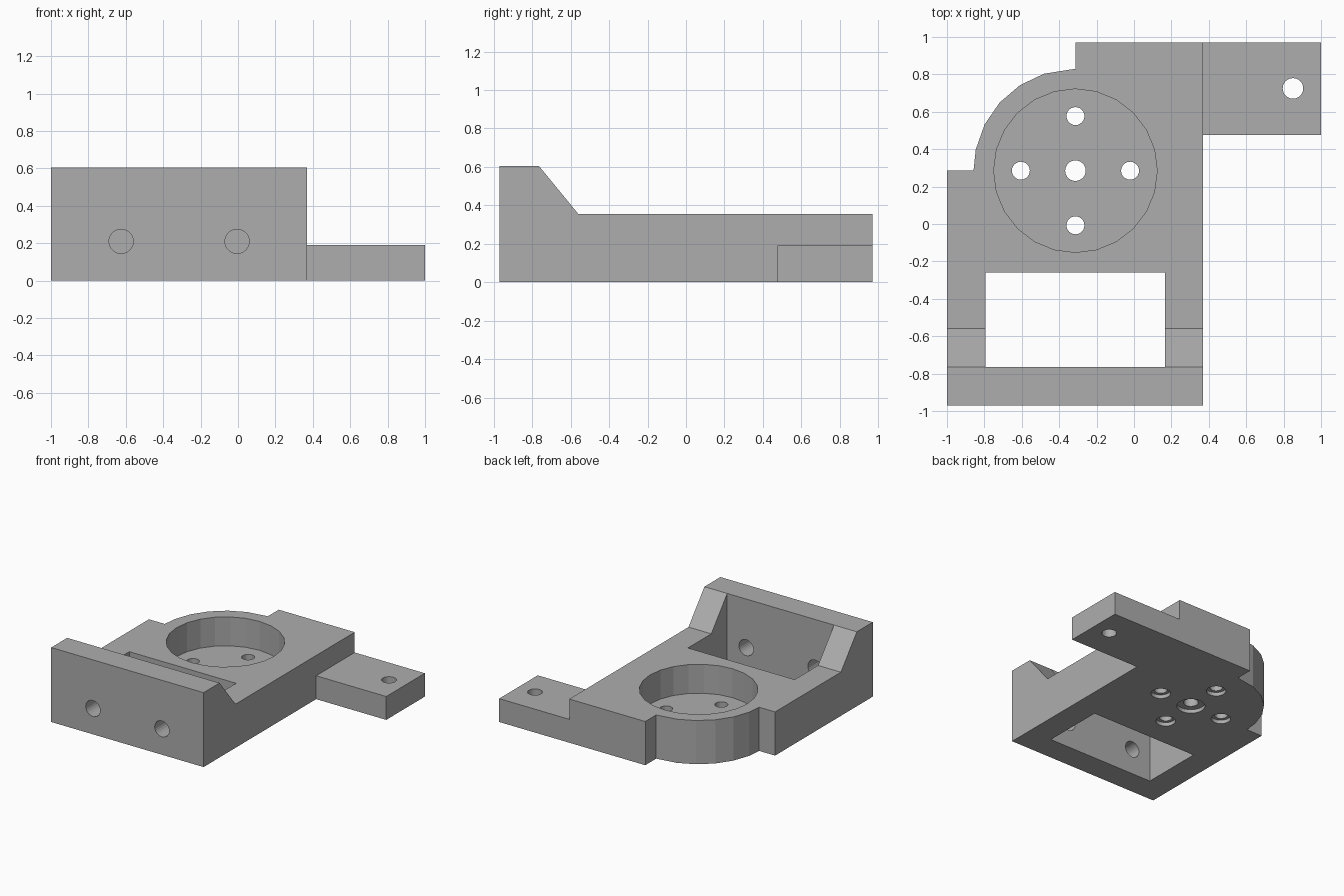
import bpy
import bmesh
from math import sin, cos, pi, radians
from mathutils import Vector, Matrix

if "Cube" in bpy.data.objects:
    bpy.data.objects.remove(bpy.data.objects["Cube"], do_unlink=True)

GREY = (0.42, 0.42, 0.42, 1)
grey = bpy.data.materials.new("machined grey")
grey.use_nodes = True
grey.diffuse_color = GREY
grey.node_tree.nodes["Principled BSDF"].inputs["Base Color"].default_value = GREY


def prism(name, points, offset):
    """Extrude a closed polygon along an offset vector."""
    bm = bmesh.new()
    face = bm.faces.new([bm.verts.new(p) for p in points])
    ext = bmesh.ops.extrude_face_region(bm, geom=[face])
    moved = [v for v in ext["geom"] if isinstance(v, bmesh.types.BMVert)]
    bmesh.ops.translate(bm, verts=moved, vec=Vector(offset))
    bmesh.ops.recalc_face_normals(bm, faces=bm.faces)
    mesh = bpy.data.meshes.new(name)
    bm.to_mesh(mesh)
    bm.free()
    mesh.materials.append(grey)
    obj = bpy.data.objects.new(name, mesh)
    bpy.context.collection.objects.link(obj)
    return obj


def box(x0, x1, y0, y1, z0, z1):
    corners = [(x0, y0, z0), (x1, y0, z0), (x1, y1, z0), (x0, y1, z0)]
    return prism("cutter", corners, (0, 0, z1 - z0))


def ring(radius, sides=24):
    return [(radius * cos(2 * pi * i / sides), radius * sin(2 * pi * i / sides))
            for i in range(sides)]


def bore(x, y, radius, z0, z1):
    points = [(x + a, y + b, z0) for a, b in ring(radius)]
    return prism("cutter", points, (0, 0, z1 - z0))


def cut(target, cutter):
    """Subtract the cutter, then discard it."""
    bpy.context.view_layer.objects.active = target
    mod = target.modifiers.new("cut", 'BOOLEAN')
    mod.operation = 'DIFFERENCE'
    mod.solver = 'EXACT'
    mod.object = cutter
    bpy.ops.object.modifier_apply(modifier=mod.name)
    bpy.data.objects.remove(cutter, do_unlink=True)


# Blank with the tall front wall and sloped gusset
profile = [(-0.97, 0), (0.97, 0), (0.97, 0.355),
           (-0.56, 0.355), (-0.765, 0.605), (-0.97, 0.605)]
bracket = prism("mounting_bracket", [(-1, y, z) for y, z in profile], (2, 0, 0))

# Side tab left after trimming the right end
cut(bracket, box(0.37, 1.2, -1.2, 0.475, -0.2, 0.8))
cut(bracket, box(0.37, 1.2, 0.3, 1.2, 0.19, 0.8))
cut(bracket, bore(0.85, 0.725, 0.055, -0.2, 0.4))

# Rounded rear corner around the pocket
CX, CY, R = -0.313, 0.285, 0.545
arc = [(CX - R * sin(radians(a)), CY + R * cos(radians(a)), -0.2)
       for a in (0, 18, 33, 48, 63, 78, 90)]
corner = arc + [(-1.2, CY, -0.2), (-1.2, 1.2, -0.2), (CX, 1.2, -0.2)]
cut(bracket, prism("cutter", corner, (0, 0, 1)))

# Round pocket
cut(bracket, bore(CX, CY, 0.437, 0.12, 0.8))

# Central and four surrounding holes, counterbored underneath
bolts = [(0, 0, 0.055, 0.105)]
bolts += [(0.292 * a, 0.292 * b, 0.048, 0.073)
          for a, b in ((1, 0), (-1, 0), (0, 1), (0, -1))]
for dx, dy, hole, recess in bolts:
    cut(bracket, bore(CX + dx, CY + dy, hole, -0.2, 0.3))
    cut(bracket, bore(CX + dx, CY + dy, recess, -0.2, 0.03))

# Rectangular window behind the front wall
cut(bracket, box(-0.795, 0.165, -0.765, -0.26, -0.2, 0.8))

# Two holes through the front wall
for x in (-0.625, -0.005):
    points = [(x + a, -1.2, 0.21 + b) for a, b in ring(0.065)]
    cut(bracket, prism("cutter", points, (0, 0.6, 0)))
